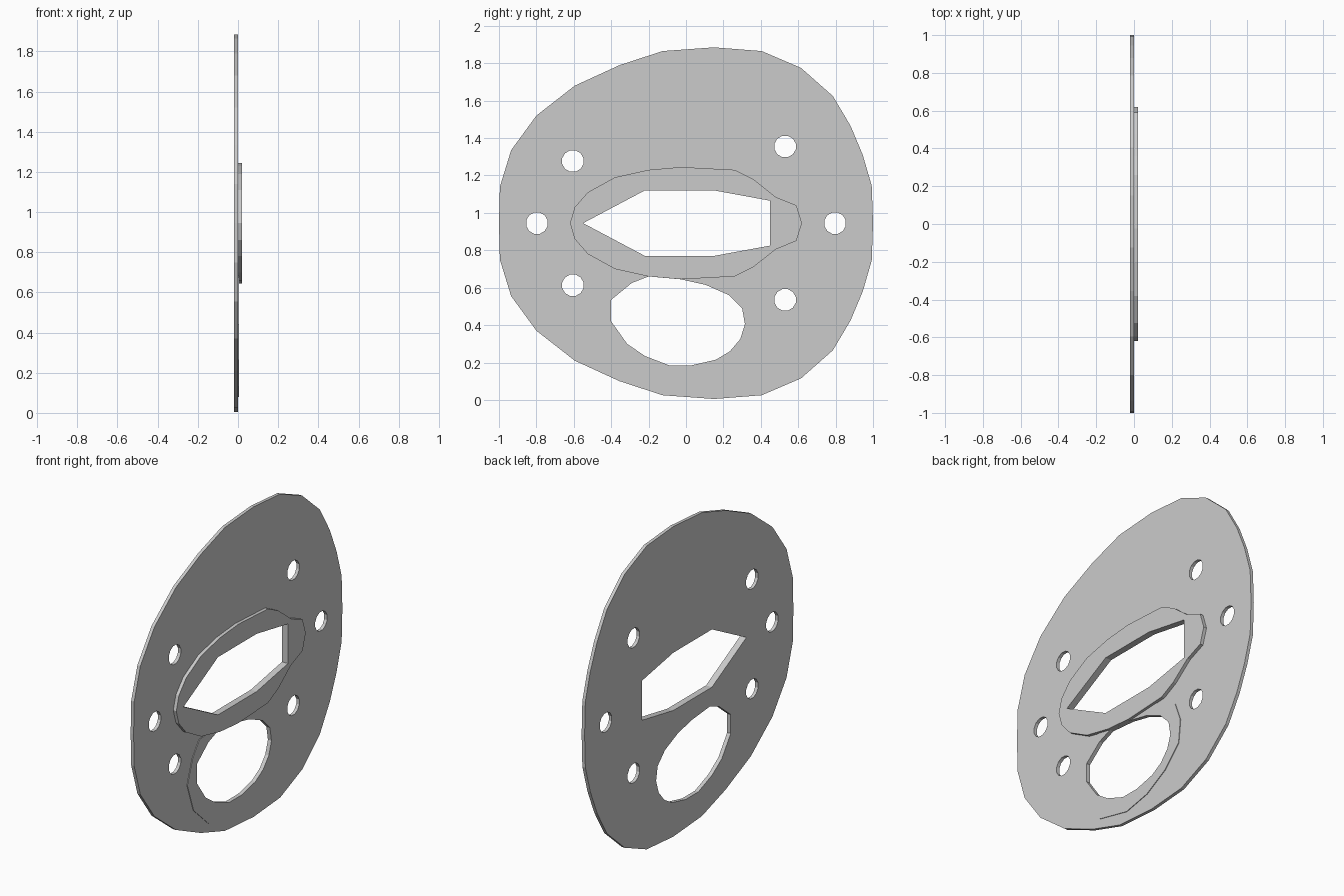
import bpy, bmesh, math

if "Cube" in bpy.data.objects:
    bpy.data.objects.remove(bpy.data.objects["Cube"])

MID = 0.945  # height of the plate's mirror line


def mirrored(top):
    """Close a half outline by reflecting it across the mid height."""
    return top + [(y, 2 * MID - z) for y, z in reversed(top[1:-1])]


def circle(y, z, r=0.059, n=12):
    return [(y + r * math.cos(math.tau * (i + 0.5) / n),
             z + r * math.sin(math.tau * (i + 0.5) / n)) for i in range(n)]


def sheet(name, loops, x0, x1):
    """Flat part in the yz plane: first loop is the outline, others are holes."""
    bm = bmesh.new()
    edges = []
    for loop in loops:
        vs = [bm.verts.new((x0, y, z)) for y, z in loop]
        edges += [bm.edges.new((vs[i - 1], vs[i])) for i in range(len(vs))]
    bmesh.ops.triangle_fill(bm, use_beauty=True, use_dissolve=False,
                            edges=edges, normal=(1, 0, 0))
    ext = bmesh.ops.extrude_face_region(bm, geom=bm.faces[:],
                                        use_keep_orig=True)
    new = [g for g in ext['geom'] if isinstance(g, bmesh.types.BMVert)]
    bmesh.ops.translate(bm, verts=new, vec=(x1 - x0, 0, 0))
    bmesh.ops.recalc_face_normals(bm, faces=bm.faces[:])
    me = bpy.data.meshes.new(name)
    bm.to_mesh(me)
    bm.free()
    ob = bpy.data.objects.new(name, me)
    bpy.context.collection.objects.link(ob)
    return ob


# Profiles as (y, z)
outline = mirrored([(-1, MID), (-.995, 1.14), (-.935, 1.335), (-.8, 1.52),
                    (-.595, 1.68), (-.355, 1.79), (-.125, 1.865), (.15, 1.885),
                    (.405, 1.865), (.615, 1.775), (.785, 1.625), (.88, 1.465),
                    (.945, 1.31), (.993, 1.145), (1, MID)])
boss = mirrored([(-.62, MID), (-.595, 1.03), (-.525, 1.11), (-.38, 1.19),
                 (-.2, 1.23), (-.025, 1.245), (.26, 1.23), (.36, 1.18),
                 (.48, 1.085), (.59, 1.04), (.62, MID)])
slot = [(-.55, MID), (-.22, 1.12), (.15, 1.12), (.45, 1.065),
        (.45, .825), (.15, .77), (-.22, .77)]
port = [(-.4, .535), (-.4, .42), (-.315, .3), (-.22, .235), (-.09, .185),
        (.03, .185), (.16, .215), (.235, .26), (.29, .325), (.315, .405),
        (.3, .49), (.23, .56), (.105, .615), (-.03, .645), (-.2, .66),
        (-.29, .625)]
rim = [(-.375, .675), (-.44, .585), (-.49, .44), (-.43, .265), (-.29, .135),
       (-.06, .08), (.115, .115), (.27, .2), (.385, .32), (.4, .46),
       (.355, .58), (.26, .645), (-.1, .7)]

# Bolt holes come in pairs above and below the mid height, plus two on it
bolts = [circle(s * .797, MID) for s in (-1, 1)]
for s in (-1, 1):
    bolts += [circle(-.605, MID + s * .332), circle(.53, MID + s * .41)]

sheet("flange_plate", [outline, slot, port] + bolts, -0.02, 0.0)
sheet("slot_boss", [boss, slot], 0.0, 0.02)
sheet("port_rim", [rim, port], 0.0, 0.004)
